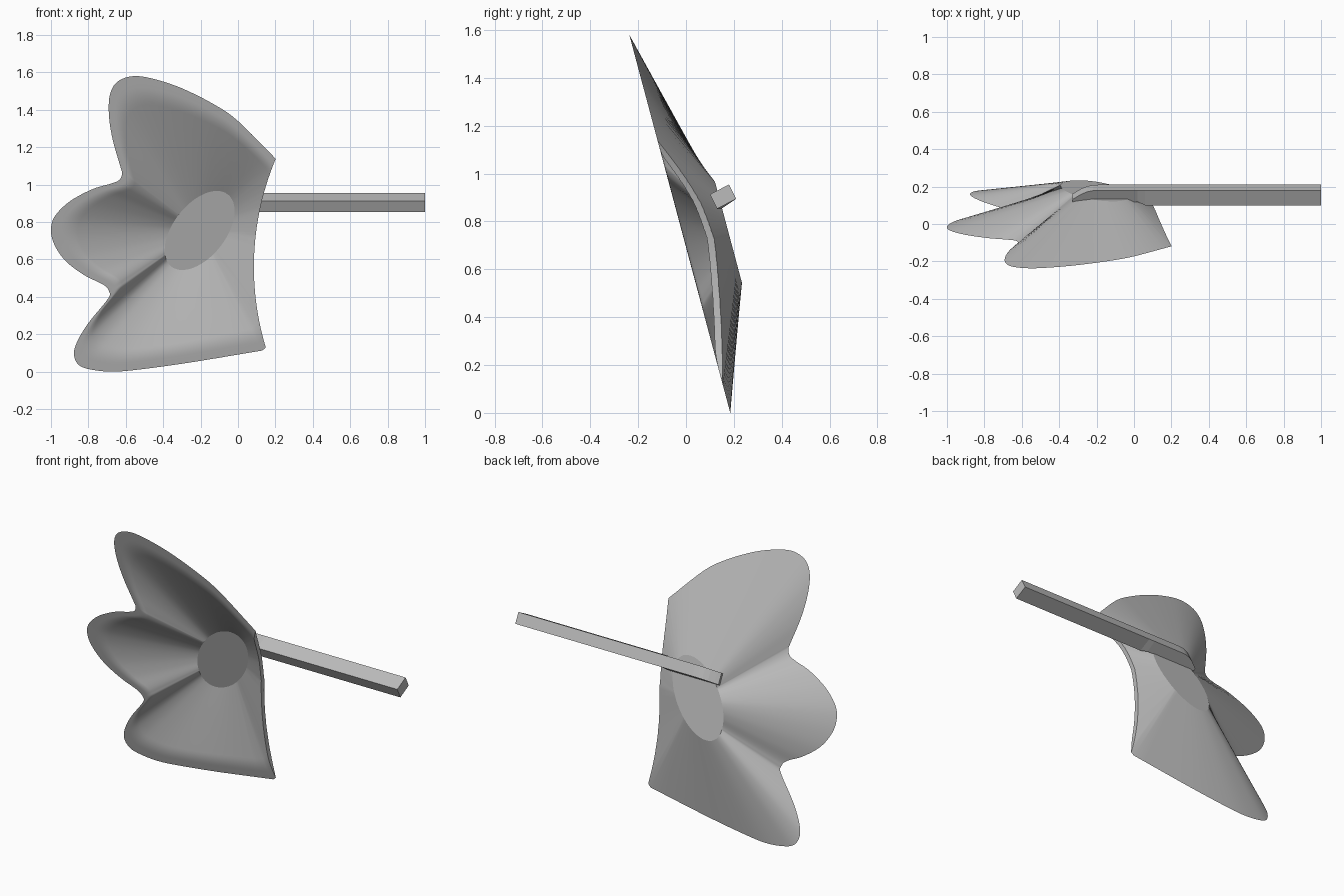
import bpy, bmesh, math
from mathutils import Vector

if "Cube" in bpy.data.objects:
    bpy.data.objects.remove(bpy.data.objects["Cube"])

DEPTH, THICK = 0.194, 0.155      # hub depth behind the rim, wall share of it
CENTRE = Vector((-0.205, 0.755))

grey = bpy.data.materials.new("plain_grey")
grey.use_nodes = True
grey.diffuse_color = (0.5, 0.5, 0.5, 1)
grey.node_tree.nodes["Principled BSDF"].inputs["Base Color"].default_value = (0.5, 0.5, 0.5, 1)


def make_object(name, bm):
    bmesh.ops.recalc_face_normals(bm, faces=bm.faces)
    mesh = bpy.data.meshes.new(name)
    bm.to_mesh(mesh)
    bm.free()
    mesh.materials.append(grey)
    ob = bpy.data.objects.new(name, mesh)
    bpy.context.collection.objects.link(ob)
    return ob


def loft(bm, rings):
    """Skin closed rings of points and cap both ends."""
    rows = [[bm.verts.new(p) for p in ring] for ring in rings]
    n = len(rows[0])
    for a, b in zip(rows, rows[1:]):
        for i in range(n):
            j = (i + 1) % n
            bm.faces.new((a[i], a[j], b[j], b[i]))
    bm.faces.new(rows[0])
    bm.faces.new(rows[-1])


def spline(points, steps):
    """Smooth open curve through the points."""
    pts = [Vector(p) for p in points]
    pts = [pts[0] * 2 - pts[1]] + pts + [pts[-1] * 2 - pts[-2]]
    out = []
    for a, b, c, d in zip(pts, pts[1:], pts[2:], pts[3:]):
        for k in range(steps):
            t = k / steps
            out.append(0.5 * (2 * b + (c - a) * t + (2 * a - 5 * b + 4 * c - d) * t * t
                              + (3 * b - a - 3 * c + d) * t ** 3))
    return out + [pts[-2]]


def place(p, depth):
    """Lift an outline point onto the leaning rim plane."""
    return Vector((p.x, 0.185 - 0.267 * p.y + depth, p.y))


def hub_point(p):
    """Point of the tilted oval hub in the same direction as p."""
    d = p - CENTRE
    a = math.atan2(d.y, d.x)
    b = a - math.radians(52)
    r = 1 / math.hypot(math.cos(b) / 0.245, math.sin(b) / 0.14)
    return CENTRE + r * Vector((math.cos(a), math.sin(a)))


# Three-lobed rim, then a straight side that is trimmed away later
lobes = [(0.2, 1.14), (0, 1.34), (-0.13, 1.43), (-0.3, 1.515), (-0.45, 1.565),
         (-0.56, 1.58), (-0.645, 1.55), (-0.685, 1.48), (-0.69, 1.37), (-0.67, 1.24),
         (-0.63, 1.1), (-0.62, 1.06), (-0.635, 1.025), (-0.68, 1.005), (-0.78, 0.975),
         (-0.9, 0.91), (-0.98, 0.83), (-1, 0.755), (-0.98, 0.675), (-0.92, 0.59),
         (-0.82, 0.515), (-0.72, 0.465), (-0.69, 0.43), (-0.695, 0.39), (-0.8, 0.26),
         (-0.86, 0.16), (-0.877, 0.09), (-0.85, 0.035), (-0.78, 0.01), (-0.66, 0),
         (-0.5, 0.015), (-0.25, 0.05), (0.13, 0.113)]
outline = spline(lobes, 5)
side = [Vector(p) for p in ((0.155, 0.135), (0.37, 0.7), (0.31, 0.95), (0.2, 1.14))]
for a, b in zip(side, side[1:]):
    outline += [a.lerp(b, k / 6) for k in range(6)]
hub = [hub_point(p) for p in outline]


def ring(share, depth):
    return [place(p.lerp(h, share), depth) for p, h in zip(outline, hub)]


# Shell: back wall, flat rim, softly rounded inner lip, inner wall
rings = [ring(1, DEPTH), ring(0, 0)]
for k in range(6):
    step = 0.14 * k / 5
    rings.append(ring(THICK - 0.07 + step, DEPTH * step ** 2 / 0.28))
rings.append(ring(1, DEPTH * (1 - THICK)))
bm = bmesh.new()
loft(bm, rings)
shell = make_object("lobed_shell", bm)

# Trim the open side with a large round cutter
bpy.ops.mesh.primitive_cylinder_add(vertices=256, radius=1.49, depth=3,
                                    location=(1.575, 0, 0.56), rotation=(math.pi / 2, 0, 0))
cutter = bpy.context.object
cutter.name = "side_cutter"
cutter.hide_render = True
trim = shell.modifiers.new("trim", 'BOOLEAN')
trim.operation = 'DIFFERENCE'
trim.solver = 'EXACT'
trim.object = cutter
bpy.ops.object.select_all(action='DESELECT')
shell.select_set(True)
bpy.context.view_layer.objects.active = shell
bpy.ops.object.modifier_apply(modifier="trim")
bpy.data.objects.remove(cutter)
bpy.ops.object.shade_smooth_by_angle(angle=math.radians(30))

# Keep the hub borders crisp
bm = bmesh.new()
bm.from_mesh(shell.data)
for face in bm.faces:
    if len(face.verts) > 20:
        for edge in face.edges:
            edge.smooth = False
bm.to_mesh(shell.data)
bm.free()

# Square handle whose end curves down into the hub
front = [Vector((0, 0.1, 0.913)), Vector((0, 0.13, 0.853))]
back = [Vector((0, 0.21, 0.895)), Vector((0, 0.18, 0.955))]
rings = []
for x, height in ((1, 1), (0.06, 1), (0.02, 1), (-0.19, 1), (-0.22, 0.97),
                  (-0.25, 0.87), (-0.28, 0.68), (-0.31, 0.4), (-0.33, 0.2)):
    sunk = 0.018 if x < 0.05 else 0
    low = [p + Vector((x, sunk, 0)) for p in front]
    high = [p + Vector((x, 0, 0)) for p in back]
    rings.append(low + [low[1].lerp(high[0], height), low[0].lerp(high[1], height)])
bm = bmesh.new()
loft(bm, rings)
make_object("handle_bar", bm)
